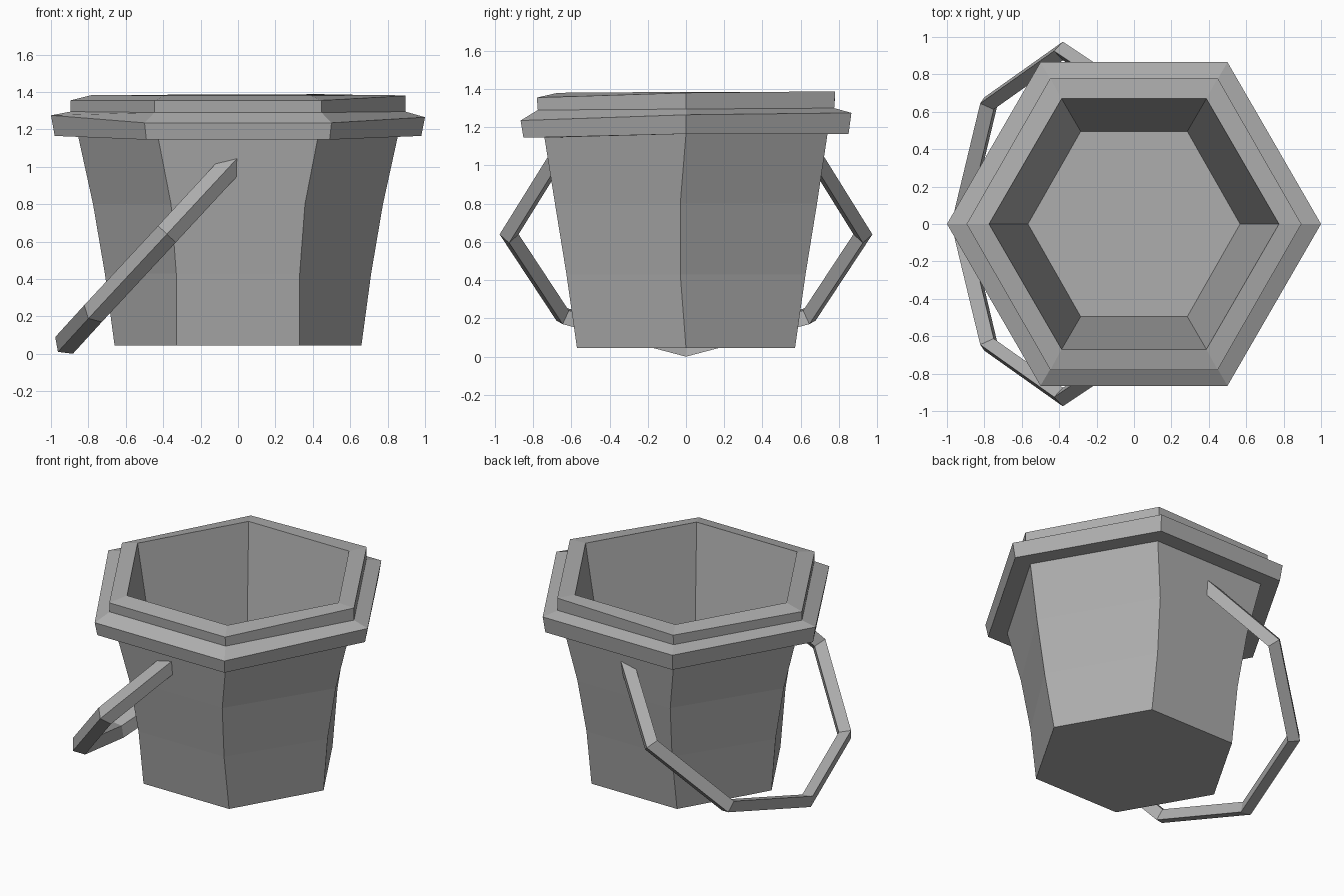
import bpy
import bmesh
from mathutils import Vector

if "Cube" in bpy.data.objects:
    bpy.data.objects.remove(bpy.data.objects["Cube"])

grey = bpy.data.materials.new("dark_grey")
grey.diffuse_color = (0.42, 0.42, 0.42, 1)
grey.use_nodes = True
grey.node_tree.nodes["Principled BSDF"].inputs["Base Color"].default_value = grey.diffuse_color


def make_mesh(name, rings):
    """Skin a stack of equal-length closed rings and cap both ends."""
    n = len(rings[0])
    verts = [tuple(v) for r in rings for v in r]
    faces = []
    for i in range(len(rings) - 1):
        for j in range(n):
            k = (j + 1) % n
            faces.append((i * n + j, i * n + k, (i + 1) * n + k, (i + 1) * n + j))
    faces.append(tuple(reversed(range(n))))
    faces.append(tuple(range(len(verts) - n, len(verts))))
    me = bpy.data.meshes.new(name)
    me.from_pydata(verts, [], faces)
    bm = bmesh.new()
    bm.from_mesh(me)
    bmesh.ops.recalc_face_normals(bm, faces=bm.faces)
    bm.to_mesh(me)
    bm.free()
    me.materials.append(grey)
    ob = bpy.data.objects.new(name, me)
    bpy.context.collection.objects.link(ob)
    return ob


def hex_ring(rx, cx, cy, z_right, z_back, z_left, z_front, twist=0.0, drop=0.0):
    """Hexagon with corners on +x and -x; each side has its own height.
    drop lowers the back left corner."""
    return [(rx, -twist, z_right), (cx, cy, z_back), (-cx, cy, z_back - drop),
            (-rx, twist, z_left), (-cx, -cy, z_front), (cx, -cy, z_front)]


# Bucket: outer wall, stepped worn rim, inner wall and floor
make_mesh("bucket", [
    hex_ring(0.66, 0.33, 0.57, 0.045, 0.045, 0.045, 0.045),
    hex_ring(0.712, 0.33, 0.625, 0.43, 0.43, 0.43, 0.43, 0.03),
    hex_ring(0.775, 0.358, 0.685, 0.80, 0.80, 0.80, 0.80, 0.03),
    hex_ring(0.855, 0.425, 0.74, 1.165, 1.165, 1.165, 1.145),
    hex_ring(0.98, 0.49, 0.85, 1.165, 1.165, 1.165, 1.145),
    hex_ring(1.0, 0.50, 0.865, 1.265, 1.275, 1.275, 1.235),
    hex_ring(0.895, 0.447, 0.775, 1.295, 1.30, 1.295, 1.29),
    hex_ring(0.895, 0.447, 0.78, 1.38, 1.388, 1.355, 1.355, 0, 0.02),
    hex_ring(0.775, 0.387, 0.67, 1.385, 1.385, 1.385, 1.38),
    hex_ring(0.567, 0.285, 0.495, 0.15, 0.15, 0.15, 0.15),
])

# Handle: diamond-section bar swept round a faceted arch hanging to the left
half = [Vector(p) for p in ((0.0, 0.67, 1.05), (-0.38, 0.925, 0.64),
                            (-0.775, 0.645, 0.215), (-0.93, 0.0, 0.045))]
path = half + [Vector((p.x, -p.y, p.z)) for p in reversed(half[:-1])]
across = Vector((-0.73, 0, 0.69)).normalized()
rings = []
for i, p in enumerate(path):
    t_in = (p - path[max(i - 1, 0)]).normalized()
    t_out = (path[min(i + 1, len(path) - 1)] - p).normalized()
    tangent = (t_in + t_out).normalized()
    out = tangent.cross(across).normalized()
    if out.dot(p - Vector((-0.45, 0, 0.55))) < 0:
        out = -out
    seg = t_in if t_in.length > 0 else t_out
    out *= 0.045 / max(abs(seg.dot(tangent)), 0.5)
    rings.append([p + across * 0.065, p + out, p - across * 0.065, p - out])
make_mesh("handle", rings)
